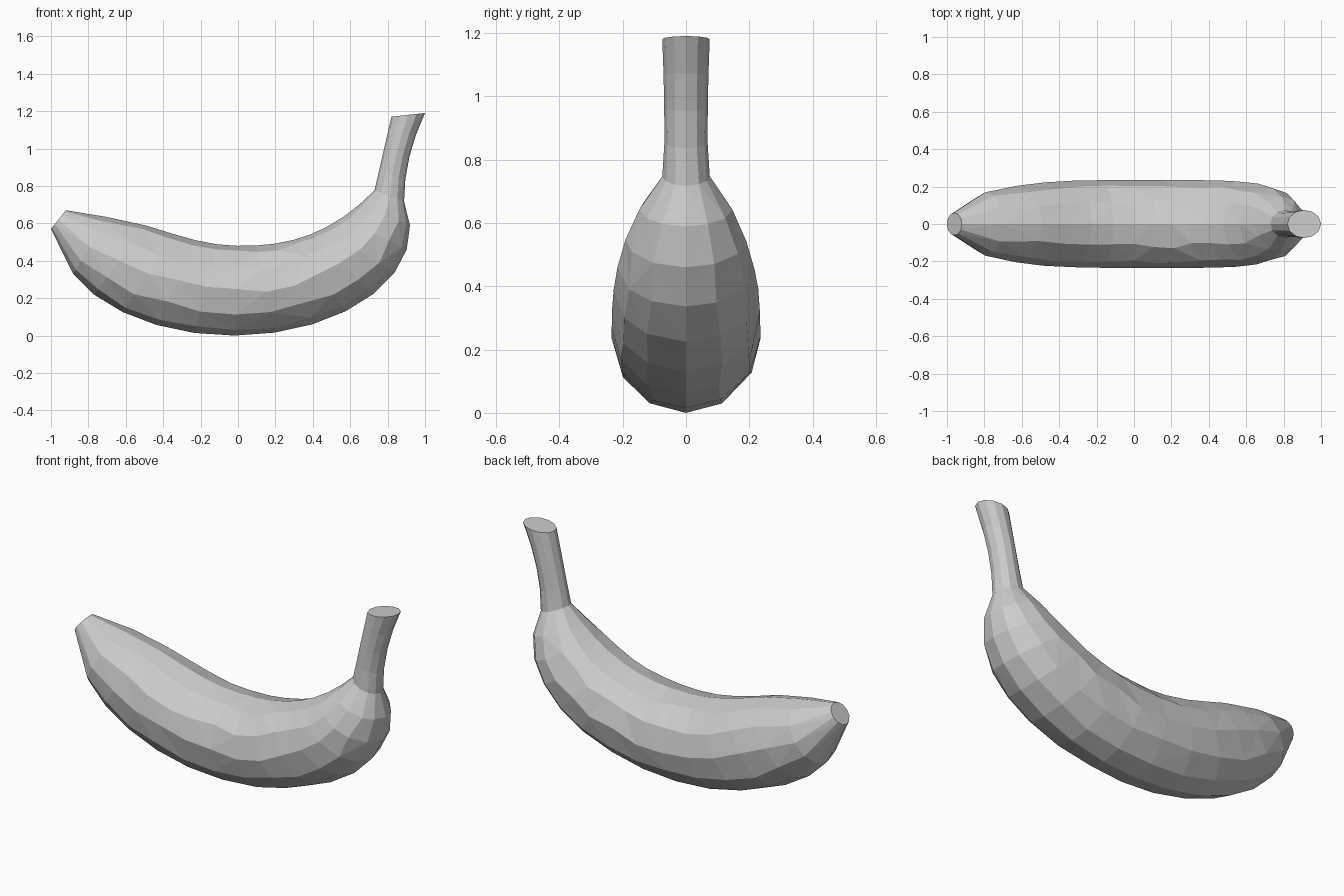
import bpy, bmesh, math, random
from mathutils import Vector

random.seed(4)
cube = bpy.data.objects.get("Cube")
if cube:
    bpy.data.objects.remove(cube, do_unlink=True)

SIDES = 12
BODY_STEPS = 13
STEM_STEPS = 4


def mix(start, end, t):
    return start + (end - start) * t


def make_material(name, shade):
    material = bpy.data.materials.new(name)
    material.use_nodes = True
    colour = (shade, shade, shade, 1)
    material.diffuse_color = colour
    shader = material.node_tree.nodes["Principled BSDF"]
    shader.inputs["Base Color"].default_value = colour
    return material


def inner_height(x):
    """Height of the hollow upper edge, steeper towards the stem."""
    if x < 0:
        return 0.48 + 0.08 * (1 - math.cos(math.pi * x / 0.8))
    return 0.48 + 0.65 * x ** 2.5


def body_section(t):
    """Outer edge on an elliptical arc, inner edge along the hollow."""
    angle = math.radians(mix(205, 375, t))
    outer = Vector((0.945 * math.cos(angle) - 0.025, 0, 0.57 * (1 + math.sin(angle))))
    x = mix(-0.7, 0.73, t ** 0.75)
    inner = Vector((x, 0, inner_height(x)))
    fullness = 1 - mix(-0.8, 1, t) ** 4
    return outer, inner, mix(0.075, 0.235, fullness)


def stem_section(t, base_outer, base_inner):
    """Straight inner edge, outer edge flaring towards the cut end."""
    outer = Vector((mix(base_outer.x, 1, t * t), 0, mix(base_outer.z, 1.19, t)))
    inner = base_inner.lerp(Vector((0.82, 0, 1.17)), t)
    return outer, inner, mix(0.068, 0.075, t ** 3)


def add_ring(bm, outer, inner, width, wobble):
    """Elliptical ring spanning the two edges, uneven only on its flanks."""
    centre, radius = (outer + inner) / 2, (outer - inner) / 2
    ring = []
    for i in range(SIDES):
        angle = math.tau * i / SIDES
        if i % (SIDES // 2):
            angle += random.uniform(-wobble, wobble)
        side = Vector((0, width * math.sin(angle), 0))
        ring.append(bm.verts.new(centre + radius * math.cos(angle) + side))
    return ring


def bridge(bm, first, second):
    for i in range(SIDES):
        j = (i + 1) % SIDES
        bm.faces.new((first[i], first[j], second[j], second[i]))


bm = bmesh.new()

# Blossom tip
tip_outer, tip_inner = Vector((-1, 0, 0.57)), Vector((-0.92, 0, 0.67))
rings = [add_ring(bm, tip_outer, tip_inner, 0.06, 0)]

# Curved body
for step in range(BODY_STEPS + 1):
    outer, inner, width = body_section(step / BODY_STEPS)
    rings.append(add_ring(bm, outer, inner, width, 0.07))

# Stem, growing from the last body section
for step in range(1, STEM_STEPS + 1):
    section = stem_section(step / STEM_STEPS, outer, inner)
    rings.append(add_ring(bm, *section, 0))

# Skin and the two end caps
for first, second in zip(rings, rings[1:]):
    bridge(bm, first, second)
bm.faces.new(rings[0])
bm.faces.new(rings[-1])
bmesh.ops.recalc_face_normals(bm, faces=bm.faces)
bmesh.ops.triangulate(bm, faces=bm.faces[:], quad_method='SHORT_EDGE')

mesh = bpy.data.meshes.new("banana")
bm.to_mesh(mesh)
bm.free()
mesh.materials.append(make_material("plain grey", 0.6))
banana = bpy.data.objects.new("banana", mesh)
bpy.context.collection.objects.link(banana)
